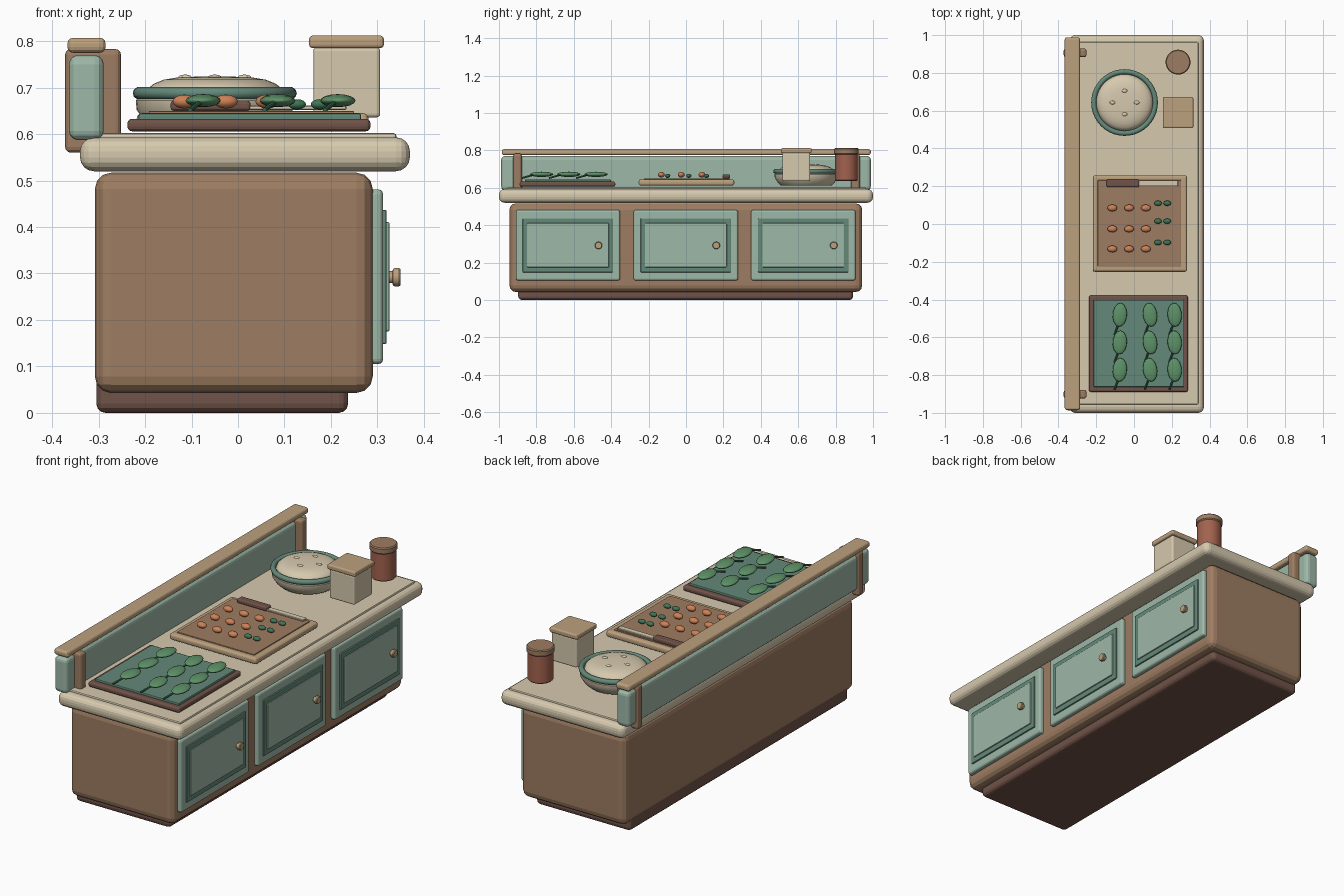
import bpy, math
from mathutils import Vector

if "Cube" in bpy.data.objects:
    bpy.data.objects.remove(bpy.data.objects["Cube"])


def mat(name, rgb):
    m = bpy.data.materials.new(name)
    lin = [((c / 255 + 0.055) / 1.055) ** 2.4 for c in rgb]
    m.diffuse_color = (*lin, 1)
    m.use_nodes = True
    m.node_tree.nodes["Principled BSDF"].inputs["Base Color"].default_value = m.diffuse_color
    return m


WOOD = mat("warm wood", (158, 125, 98))
CREAM = mat("cream", (214, 201, 174))
SAGE = mat("sage", (158, 184, 168))
TEAL = mat("dark teal", (100, 137, 121))
TAN = mat("tan wood", (188, 161, 126))
DARK = mat("dark brown", (112, 83, 72))
ORANGE = mat("carrot orange", (205, 128, 86))
LEAF = mat("leaf green", (94, 146, 104))
DEEP = mat("deep green", (62, 116, 86))
CLAY = mat("terracotta", (162, 98, 78))


def finish(name, m, angle=None):
    o = bpy.context.object
    o.name = name
    o.data.materials.clear()
    o.data.materials.append(m)
    if angle:
        bpy.ops.object.shade_smooth_by_angle(angle=math.radians(angle))
    return o


def box(name, x, y, z, m, bevel=0.01, seg=3):
    """Rounded box from (min, max) ranges."""
    bpy.ops.mesh.primitive_cube_add(
        size=1, location=[(a + b) / 2 for a, b in (x, y, z)])
    o = bpy.context.object
    o.scale = [b - a for a, b in (x, y, z)]
    bpy.ops.object.transform_apply(location=False, rotation=False, scale=True)
    if bevel:
        b = o.modifiers.new("bevel", 'BEVEL')
        b.width, b.segments = bevel, seg
    return finish(name, m)


def blob(name, loc, size, m, rot=0, seg=14, rings=8):
    bpy.ops.mesh.primitive_uv_sphere_add(
        segments=seg, ring_count=rings, radius=1, location=loc,
        rotation=(0, 0, rot))
    bpy.context.object.scale = size
    return finish(name, m, 40)


def lathe(name, profile, center, m, axis='Z', n=32):
    """Solid of revolution from (radius, height) points."""
    verts, faces = [], []
    for r, h in profile:
        for i in range(n):
            a = 2 * math.pi * i / n
            p = (r * math.cos(a), r * math.sin(a), h)
            verts.append(Vector(p if axis == 'Z' else (h, p[0], p[1])))
    k = len(profile)
    for j in range(k - 1):
        for i in range(n):
            i2 = (i + 1) % n
            faces.append((j * n + i, j * n + i2, (j + 1) * n + i2, (j + 1) * n + i))
    faces.append(tuple(reversed(range(n))))
    faces.append(tuple(range((k - 1) * n, k * n)))
    me = bpy.data.meshes.new(name)
    me.from_pydata(verts, [], faces)
    o = bpy.data.objects.new(name, me)
    bpy.context.collection.objects.link(o)
    o.location = center
    bpy.ops.object.select_all(action='DESELECT')
    o.select_set(True)
    bpy.context.view_layer.objects.active = o
    return finish(name, m, 35)


def rod(name, a, b, r, m):
    a, b = Vector(a), Vector(b)
    bpy.ops.mesh.primitive_cylinder_add(
        vertices=8, radius=r, depth=(b - a).length, location=(a + b) / 2,
        rotation=(b - a).to_track_quat('Z', 'Y').to_euler())
    return finish(name, m, 40)


# Cabinet and worktop
box("plinth", (-0.305, 0.237), (-0.897, 0.893), (0, 0.1), DARK, 0.02)
box("cabinet_body", (-0.308, 0.29), (-0.944, 0.942), (0.043, 0.517), WOOD, 0.035)
box("countertop", (-0.34, 0.37), (-1, 1), (0.52, 0.593), CREAM, 0.03, 4)
box("counter_inlay", (-0.31, 0.341), (-0.955, 0.963), (0.58, 0.602), CREAM, 0.006, 2)

# Backsplash, rail and posts
box("backsplash", (-0.364, -0.289), (-0.988, 0.988), (0.587, 0.77), SAGE, 0.02)
box("back_rail", (-0.367, -0.285), (-0.985, 0.988), (0.775, 0.807), TAN, 0.012)
for y in (-0.901, 0.906):
    box("back_post", (-0.372, -0.252), (y - 0.023, y + 0.023), (0.56, 0.783), WOOD, 0.012)

# Cupboard doors: slab, dark moulding, raised panel and turned knob
for y in (-0.631, -0.001, 0.627):
    box("door", (0.27, 0.3125), (y - 0.279, y + 0.279), (0.105, 0.481), SAGE, 0.011)
    box("door_moulding", (0.30, 0.320), (y - 0.242, y + 0.242), (0.148, 0.437), TEAL, 0.004, 2)
    box("door_panel", (0.31, 0.326), (y - 0.219, y + 0.219), (0.175, 0.411), SAGE, 0.004, 2)
    lathe("door_knob", [(0.013, 0.32), (0.013, 0.332), (0.018, 0.334), (0.02, 0.338),
                        (0.02, 0.346), (0.017, 0.35)], (0, y + 0.163, 0.292), TAN, 'X', 20)

# Tray of leaves
box("leaf_tray", (-0.238, 0.285), (-0.889, -0.378), (0.606, 0.633), DARK, 0.01)
box("tray_liner", (-0.214, 0.265), (-0.862, -0.402), (0.62, 0.644), TEAL, 0.004, 2)
for x, tilt in ((-0.075, -4), (0.085, 8), (0.215, 4)):
    for y in (-0.481, -0.627, -0.772):
        blob("leaf", (x, y, 0.672), (0.038, 0.063, 0.014), LEAF, math.radians(tilt))
        rod("leaf_stem", (x - 0.002, y - 0.035, 0.672), (x - 0.028, y - 0.105, 0.652),
            0.005, DEEP)

# Cutting board with knife and chopped vegetables
box("cutting_board", (-0.218, 0.281), (-0.253, 0.258), (0.612, 0.645), TAN, 0.012)
box("board_surface", (-0.192, 0.25), (-0.225, 0.232), (0.63, 0.65), WOOD, 0.003, 2)
box("knife_handle", (-0.145, 0.027), (0.196, 0.236), (0.65, 0.672), DARK, 0.007)
box("knife_blade", (0.02, 0.233), (0.2, 0.231), (0.652, 0.661), CREAM, 0.002, 1)
for y in (0.085, -0.026, -0.132):
    for x in (-0.115, -0.026, 0.063):
        blob("carrot_piece", (x, y, 0.67), (0.026, 0.018, 0.015), ORANGE)
for y in (0.11, 0.015, -0.098):
    for x in (0.127, 0.176):
        blob("green_piece", (x, y, 0.664), (0.02, 0.014, 0.011), DEEP)

# Pie in a rimmed dish
pie = (-0.05, 0.643, 0)
lathe("pie_dish", [(0.135, 0.612), (0.15, 0.625), (0.168, 0.652), (0.17, 0.672),
                   (0.16, 0.685)], pie, CREAM, n=40)
bpy.ops.mesh.primitive_torus_add(major_radius=0.163, minor_radius=0.0135, major_segments=40,
                                 minor_segments=10, location=(-0.05, 0.643, 0.688))
finish("dish_rim", TEAL, 40)
lathe("pie_crust", [(0.152, 0.675), (0.146, 0.696), (0.132, 0.708), (0.11, 0.717),
                    (0.08, 0.722), (0.03, 0.724)], pie, CREAM, n=40)
for i in range(4):
    a = i * math.pi / 2
    blob("crust_bump", (-0.05 + 0.064 * math.cos(a), 0.643 + 0.062 * math.sin(a), 0.722),
         (0.015, 0.01, 0.006), CREAM)

# Square canister and round jar
box("canister", (0.162, 0.306), (0.515, 0.663), (0.636, 0.787), CREAM, 0.008)
box("canister_lid", (0.153, 0.314), (0.508, 0.672), (0.785, 0.812), TAN, 0.008)
jar = (0.233, 0.857, 0)
lathe("jar", [(0.056, 0.636), (0.061, 0.641), (0.061, 0.782)], jar, CLAY)
lathe("jar_lid", [(0.061, 0.779), (0.066, 0.784), (0.066, 0.807), (0.061, 0.812)], jar, WOOD)
